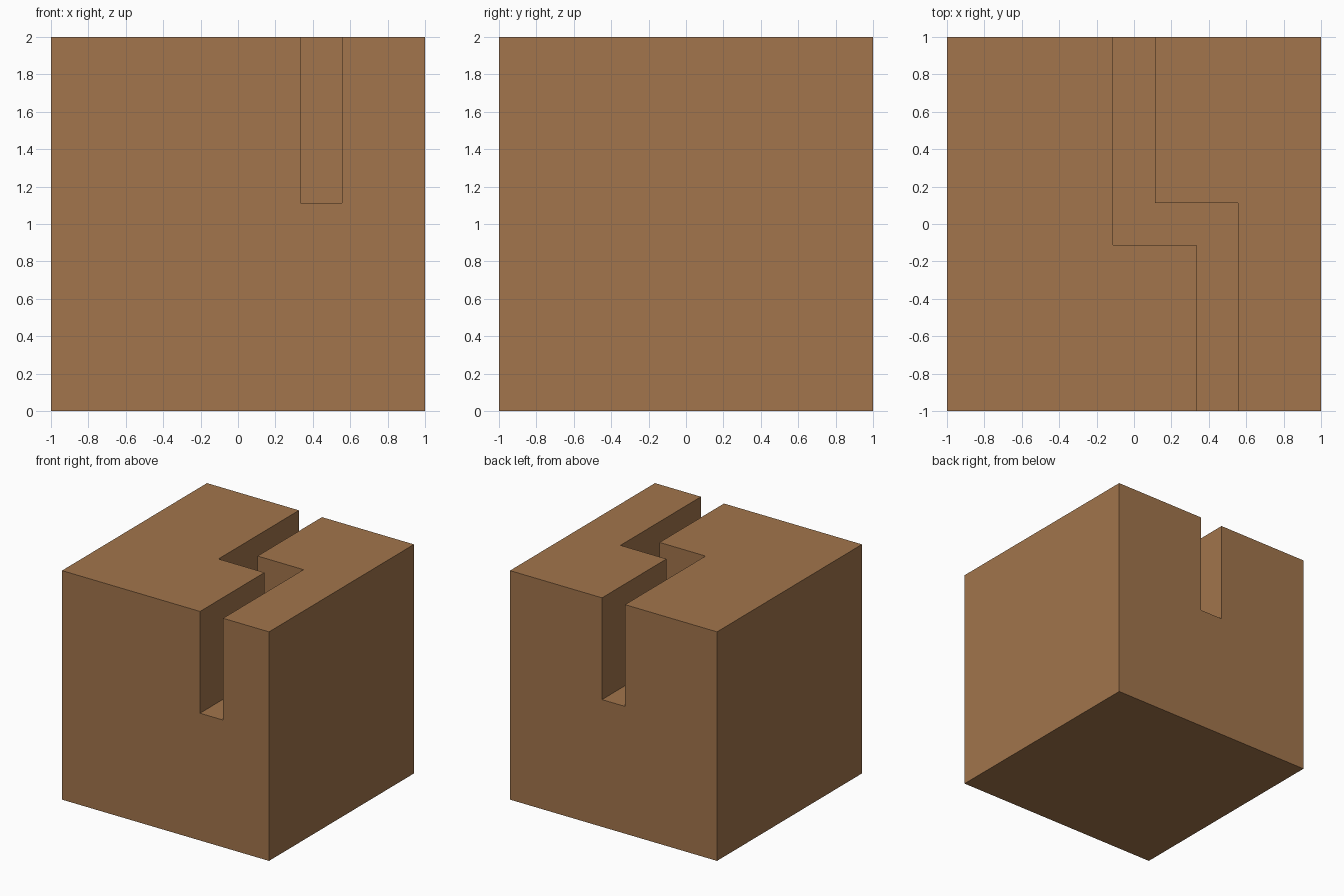
import bpy, bmesh

if "Cube" in bpy.data.objects:
    bpy.data.objects.remove(bpy.data.objects["Cube"])

U = 1 / 9            # the block is laid out on a grid of ninths
FLOOR = 10 * U       # height of the channel floor


def prism(name, outline, z0, z1):
    """Extrude a counter-clockwise outline from z0 up to z1."""
    bm = bmesh.new()
    base = bm.faces.new([bm.verts.new((x, y, z0)) for x, y in outline])
    top = bmesh.ops.extrude_face_region(bm, geom=[base], use_keep_orig=True)["geom"]
    for v in top:
        if isinstance(v, bmesh.types.BMVert):
            v.co.z = z1
    bmesh.ops.recalc_face_normals(bm, faces=bm.faces)
    mesh = bpy.data.meshes.new(name)
    bm.to_mesh(mesh)
    bm.free()
    obj = bpy.data.objects.new(name, mesh)
    bpy.context.collection.objects.link(obj)
    return obj


# Solid cube
block = prism("channel_block", [(-1, -1), (1, -1), (1, 1), (-1, 1)], 0, 2)
wood = bpy.data.materials.new("wood_brown")
wood.diffuse_color = (0.36, 0.178, 0.072, 1)
wood.use_nodes = True
wood.node_tree.nodes["Principled BSDF"].inputs["Base Color"].default_value = wood.diffuse_color
block.data.materials.append(wood)

# Z-shaped channel, overshooting the front, back and top
channel = prism("channel_cutter", [
    (3 * U, -1.2), (5 * U, -1.2), (5 * U, U), (U, U),
    (U, 1.2), (-U, 1.2), (-U, -U), (3 * U, -U)], FLOOR, 2.2)
channel.data.materials.append(wood)
channel.hide_render = True

# Cut the channel and discard the cutter
cut = block.modifiers.new("cut_channel", 'BOOLEAN')
cut.operation = 'DIFFERENCE'
cut.solver = 'EXACT'
cut.object = channel
bpy.context.view_layer.objects.active = block
block.select_set(True)
bpy.ops.object.modifier_apply(modifier=cut.name)
bpy.data.objects.remove(channel, do_unlink=True)
